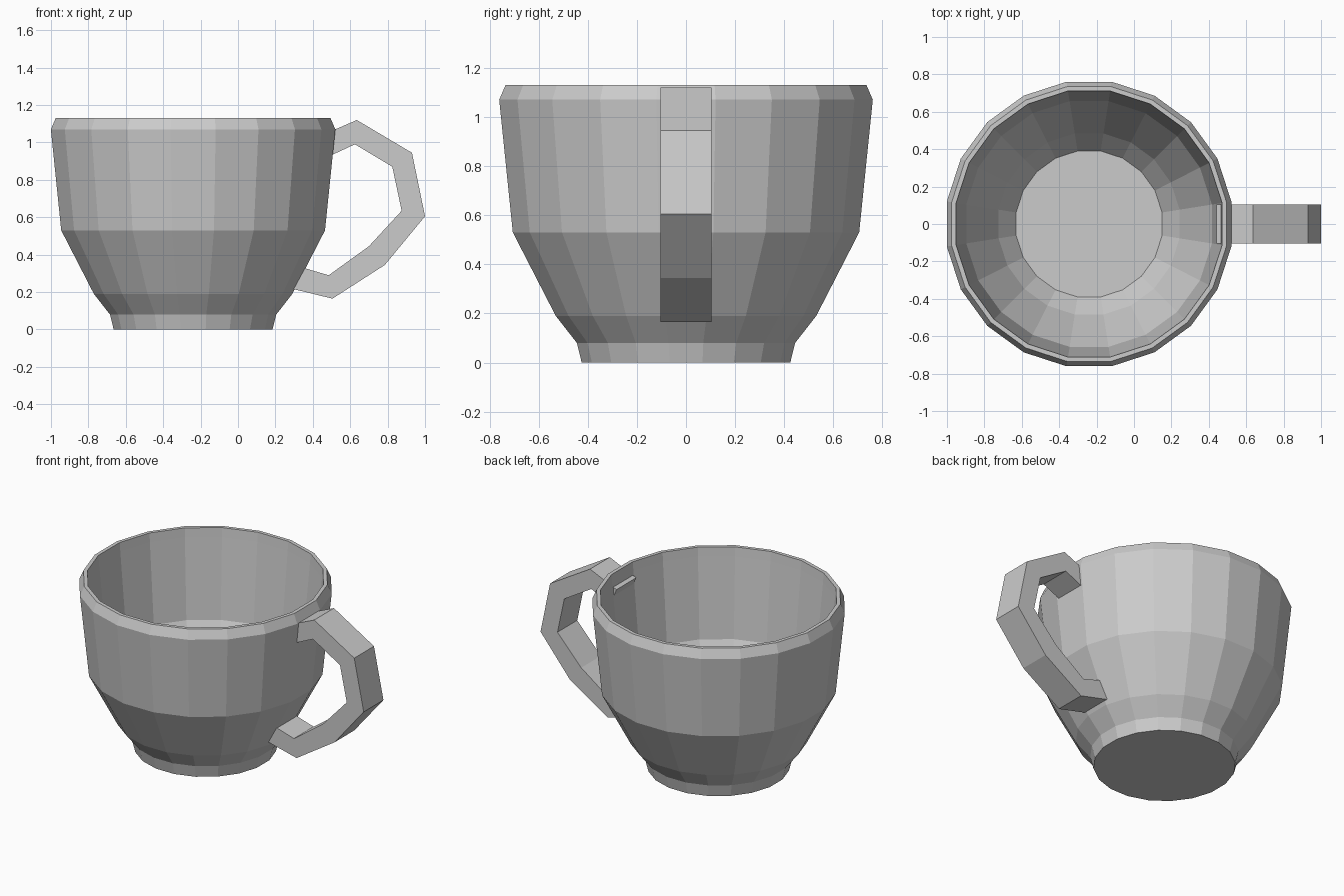
import bpy
import bmesh
import math

if "Cube" in bpy.data.objects:
    bpy.data.objects.remove(bpy.data.objects["Cube"])

SIDES = 20
CUP_X = -0.24

grey = bpy.data.materials.new("light grey ceramic")
grey.diffuse_color = (0.6, 0.6, 0.6, 1)
grey.use_nodes = True
grey.node_tree.nodes["Principled BSDF"].inputs["Base Color"].default_value = grey.diffuse_color


def finish(bm, name):
    bmesh.ops.recalc_face_normals(bm, faces=bm.faces)
    mesh = bpy.data.meshes.new(name)
    bm.to_mesh(mesh)
    bm.free()
    mesh.materials.append(grey)
    obj = bpy.data.objects.new(name, mesh)
    bpy.context.collection.objects.link(obj)
    return obj


# Cup body: one profile (radius, height) turned around, foot to rim to inner floor
profile = [(0.43, 0), (0.45, 0.08), (0.537, 0.19), (0.714, 0.53), (0.77, 1.07),
           (0.744, 1.13), (0.72, 1.13), (0.715, 1.07), (0.665, 0.54),
           (0.49, 0.21), (0.395, 0.09)]
bm = bmesh.new()
rings = []
for r, z in profile:
    angles = [2 * math.pi * (i + 0.5) / SIDES for i in range(SIDES)]
    rings.append([bm.verts.new((CUP_X + r * math.cos(a), r * math.sin(a), z))
                  for a in angles])
for low, high in zip(rings, rings[1:]):
    for i in range(SIDES):
        j = (i + 1) % SIDES
        bm.faces.new((low[i], low[j], high[j], high[i]))
bm.faces.new(rings[0][::-1])   # underside
bm.faces.new(rings[-1])        # inner floor
finish(bm, "cup_body")

# Handle: square bar following a bent path, ends sunk into the cup wall
outer = [(0.44, 1.035), (0.635, 1.12), (0.93, 0.945), (1.0, 0.605),
         (0.785, 0.345), (0.505, 0.165), (0.28, 0.22)]
inner = [(0.485, 0.925), (0.625, 0.99), (0.825, 0.87), (0.875, 0.635),
         (0.70, 0.445), (0.485, 0.29), (0.325, 0.337)]
HALF = 0.104
bm = bmesh.new()
sections = []
for (ox, oz), (ix, iz) in zip(outer, inner):
    corners = [(ox, -HALF, oz), (ox, HALF, oz), (ix, HALF, iz), (ix, -HALF, iz)]
    sections.append([bm.verts.new(c) for c in corners])
for a, b in zip(sections, sections[1:]):
    for i in range(4):
        j = (i + 1) % 4
        bm.faces.new((a[i], a[j], b[j], b[i]))
bm.faces.new(sections[0])
bm.faces.new(sections[-1])
finish(bm, "handle")
